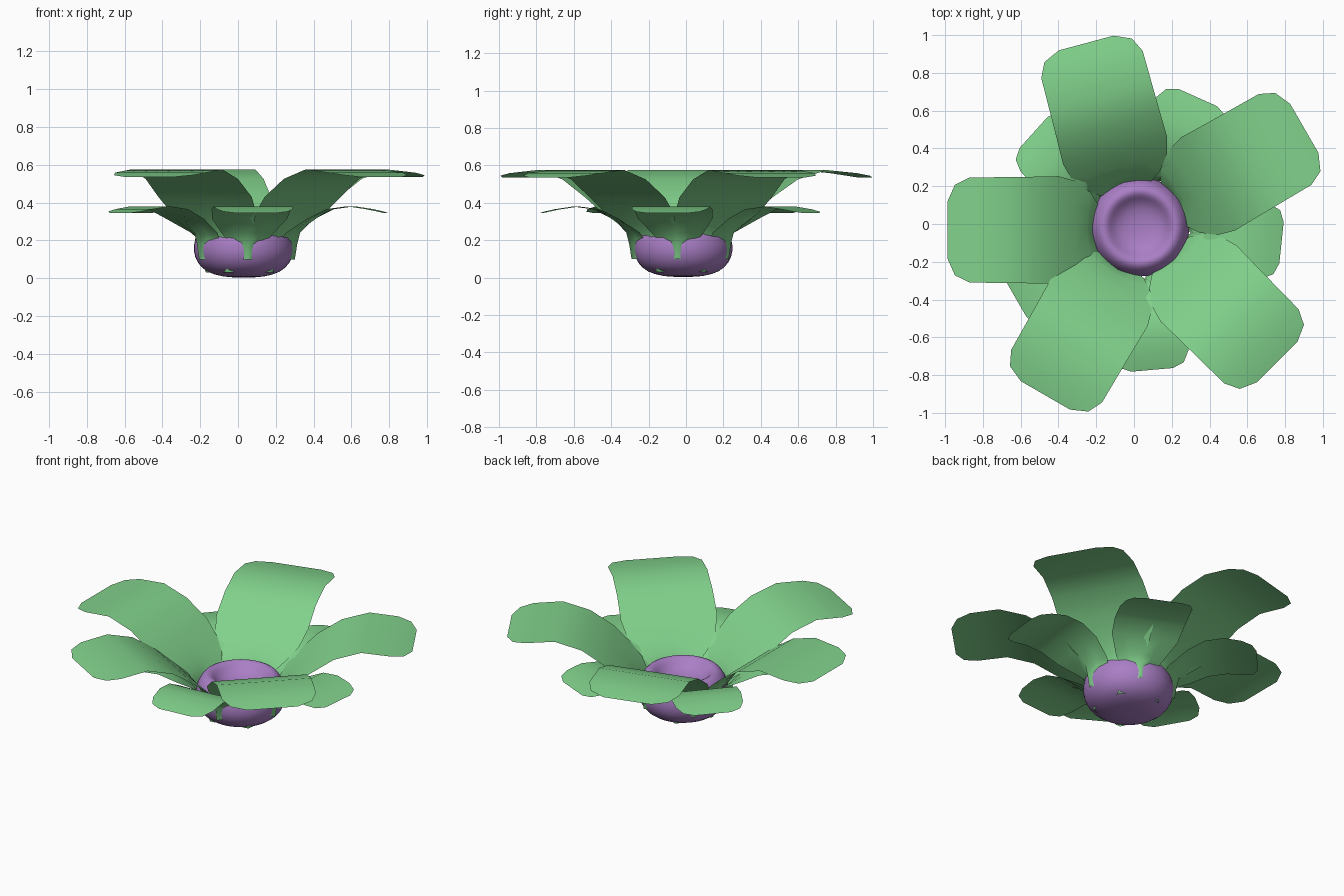
import bpy, bmesh, math

if "Cube" in bpy.data.objects:
    bpy.data.objects.remove(bpy.data.objects["Cube"])

CX, CY = 0.03, -0.02   # flower axis


def material(name, rgb):
    m = bpy.data.materials.new(name)
    m.diffuse_color = (*rgb, 1)
    m.use_nodes = True
    m.node_tree.nodes["Principled BSDF"].inputs["Base Color"].default_value = m.diffuse_color
    return m


GREEN = material("petal_green", (0.22, 0.64, 0.26))
PURPLE = material("bulb_purple", (0.40, 0.21, 0.56))


def finish(bm, name, mat):
    me = bpy.data.meshes.new(name)
    bm.to_mesh(me)
    bm.free()
    ob = bpy.data.objects.new(name, me)
    bpy.context.collection.objects.link(ob)
    me.materials.append(mat)
    for p in me.polygons:
        p.use_smooth = True
    return ob


def petal(name, profile, angle, shift=0.0, cols=4):
    """Thin sheet: rows are (radius, height, half width, inward cup of the sides)."""
    bm = bmesh.new()
    a = math.radians(angle)
    c, s = math.cos(a), math.sin(a)
    rows = []
    for r, z, w, cup in profile:
        row = []
        for i in range(cols + 1):
            t = 2 * i / cols - 1
            v, rr = shift + w * t, r - cup * abs(t)
            row.append(bm.verts.new((CX + rr * c - v * s, CY + rr * s + v * c, z)))
        rows.append(row)
    for lo, hi in zip(rows, rows[1:]):
        for i in range(cols):
            bm.faces.new((lo[i], hi[i], hi[i + 1], lo[i + 1]))
    # faces look upward
    bm.normal_update()
    if sum(f.normal.z for f in bm.faces) < 0:
        bmesh.ops.reverse_faces(bm, faces=bm.faces[:])
    return finish(bm, name, GREEN)


# Upper ring of large petals
LARGE = [(.20, .03, .03, .02), (.235, .13, .06, .03), (.25, .22, .14, .03),
         (.28, .28, .20, .02), (.34, .35, .26, 0), (.43, .43, .285, 0),
         (.57, .525, .282, 0), (.73, .575, .28, 0), (.90, .558, .278, 0),
         (.978, .545, .24, 0), (1.018, .535, .15, 0)]
for n, (ang, off) in enumerate([(30, .02), (105, .02), (180, .012), (240, .012), (315, .012)]):
    petal(f"large_petal_{n + 1}", LARGE, ang, off)

# Lower ring of small petals, their narrow bases bulging out of the bulb
SMALL = [(.272, .10, .05, .06), (.285, .18, .09, .09), (.30, .24, .14, .06),
         (.37, .315, .20, .01), (.46, .365, .21, 0), (.57, .38, .21, 0),
         (.67, .365, .20, 0), (.73, .352, .17, 0), (.755, .345, .11, 0)]
for n, ang in enumerate((-6, 66, 138, 210, 275)):
    petal(f"small_petal_{n + 1}", SMALL, ang)

# Round bulb with a dimpled top
PROFILE = [(0, 0.002), (.11, .006), (.20, .03), (.25, .08), (.272, .14), (.264, .21),
           (.235, .27), (.20, .297), (.168, .285), (.14, .25), (.09, .225), (0, .215)]
bm = bmesh.new()
verts = [bm.verts.new((r, 0, z)) for r, z in PROFILE]
edges = [bm.edges.new(p) for p in zip(verts, verts[1:])]
bmesh.ops.spin(bm, geom=verts + edges, cent=(0, 0, 0), axis=(0, 0, 1),
               angle=math.tau, steps=20, use_merge=True)
bmesh.ops.remove_doubles(bm, verts=bm.verts[:], dist=1e-4)
bmesh.ops.recalc_face_normals(bm, faces=bm.faces[:])
bulb = finish(bm, "bulb", PURPLE)
bulb.location = (CX, CY + 0.005, 0)
sub = bulb.modifiers.new("smooth", 'SUBSURF')
sub.levels = sub.render_levels = 1
